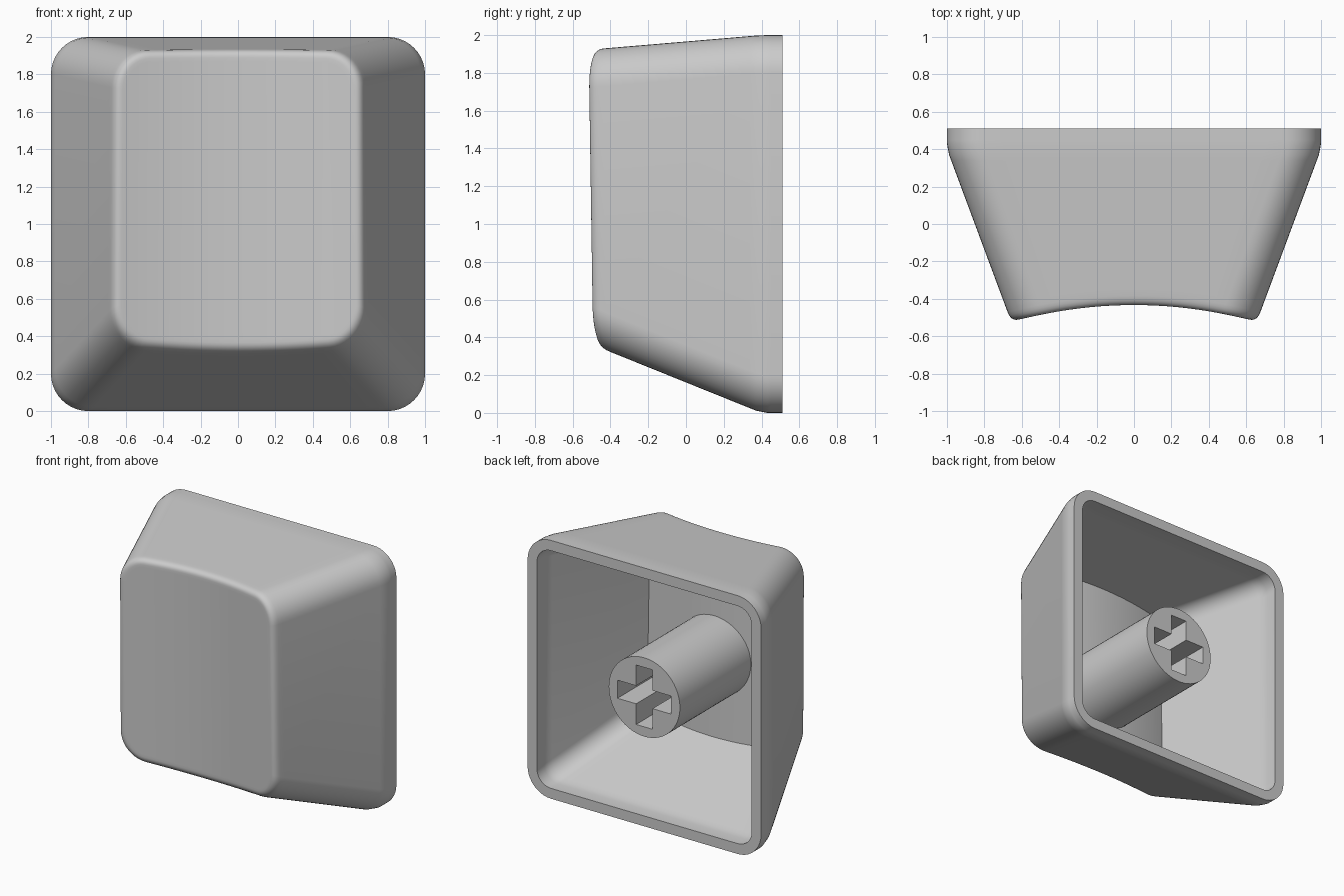
import bpy, bmesh, math

if "Cube" in bpy.data.objects:
    bpy.data.objects.remove(bpy.data.objects["Cube"])

grey = bpy.data.materials.new("light_grey")
grey.diffuse_color = (0.6, 0.6, 0.6, 1)
grey.use_nodes = True
grey.node_tree.nodes["Principled BSDF"].inputs["Base Color"].default_value = grey.diffuse_color

BACK, WALL, ARC, FLAT = 0.51, 0.08, 10, 16


def dish(x, z):
    """Scooped front surface: curved across x, slightly tilted along z."""
    return -0.42 - 0.21 * x * x - 0.0167 * (z - 1.1)


def section(y, inset=0.0):
    """Rounded rectangle of the tapering body at depth y, as (x, z) points.
    Point i of the upper half lies above point N-1-i of the lower half."""
    f = max(0.0, (0.40 - y) / 0.9)
    hx = 1 - 0.335 * f - inset
    z0, z1 = 0.363 * f + inset, 2 - 0.076 * f - inset
    r = 0.2 - inset
    cz, hz = (z0 + z1) / 2, (z1 - z0) / 2
    arc = [(hx - r + r * math.cos(a), hz - r + r * math.sin(a))
           for a in (math.pi / 2 * i / ARC for i in range(ARC + 1))]
    flat = [((hx - r) * (1 - 2 * i / FLAT), hz) for i in range(1, FLAT)]
    upper = arc + flat + [(-x, z) for x, z in reversed(arc)]
    return ([(x, cz + z) for x, z in upper]
            + [(x, cz - z) for x, z in reversed(upper)])


N = len(section(0))


def flat_ring(y, inset=0.0):
    return [(x, y, z) for x, z in section(y, inset)]


def meet_dish(i, inset=0.0, lift=0.0):
    """Point where wall line i meets the dish."""
    y = -0.45
    for _ in range(8):
        x, z = section(y, inset)[i]
        y = dish(x, z) + lift
    return x, y, z


corner = [meet_dish(i) for i in range(N)]


def wall_ring(back):
    out = []
    for i, (_, y, _) in enumerate(corner):
        x, z = section(y + back)[i]
        out.append((x, y + back, z))
    return out


def dish_ring(inset):
    out = []
    for i, (_, y, _) in enumerate(corner):
        x, z = section(y, inset)[i]
        out.append((x, dish(x, z), z))
    return out


# Rounded edge between the dish and the side walls
start, end = dish_ring(0.04), wall_ring(0.05)
fillet = []
for s in range(7):
    t = s / 6
    fillet.append([tuple((1 - t) ** 2 * a + 2 * t * (1 - t) * b + t * t * c
                         for a, b, c in zip(p, q, r))
                   for p, q, r in zip(start, corner, end)])

# Keycap shell: dish, outer walls, rim, inner walls, ceiling
rings = [dish_ring(0.06)] + fillet + [wall_ring(0.08)]
rings += [flat_ring(y) for y in (0.34, 0.37, 0.43, 0.45, BACK)]
rings += [flat_ring(y, WALL) for y in (BACK, 0.42, 0.38, 0.35)]
rings.append([meet_dish(i, WALL, WALL) for i in range(N)])

bm = bmesh.new()
loops = [[bm.verts.new(p) for p in ring] for ring in rings]
for a, b in zip(loops, loops[1:]):
    for i in range(N):
        j = (i + 1) % N
        bm.faces.new((a[i], a[j], b[j], b[i]))
for cap in (loops[0], loops[-1]):
    for i in range(N // 2 - 1):
        bm.faces.new((cap[i], cap[i + 1], cap[N - 2 - i], cap[N - 1 - i]))
bmesh.ops.recalc_face_normals(bm, faces=bm.faces)
mesh = bpy.data.meshes.new("keycap_shell")
bm.to_mesh(mesh)
bm.free()
shell = bpy.data.objects.new("keycap_shell", mesh)
bpy.context.collection.objects.link(shell)

# Round stem, flush with the rim at the back
STEM_FRONT = -0.385
bpy.ops.mesh.primitive_cylinder_add(
    vertices=64, radius=0.305, depth=BACK - STEM_FRONT,
    location=(0, (BACK + STEM_FRONT) / 2, 1), rotation=(math.pi / 2, 0, 0))
stem = bpy.context.object
stem.name = "stem"

# Cross-shaped socket cut into the stem
for name, size in (("socket_cutter_wide", (0.46, 0.84, 0.14)),
                   ("socket_cutter_tall", (0.14, 0.84, 0.46))):
    bpy.ops.mesh.primitive_cube_add(size=1, location=(0, BACK, 1))
    cutter = bpy.context.object
    cutter.name = name
    cutter.scale = size
    cutter.hide_render = True
    cutter.display_type = 'WIRE'
    mod = stem.modifiers.new(name, 'BOOLEAN')
    mod.operation = 'DIFFERENCE'
    mod.solver = 'EXACT'
    mod.object = cutter
    bpy.context.view_layer.update()
    bpy.ops.object.select_all(action='DESELECT')
    bpy.context.view_layer.objects.active = stem
    stem.select_set(True)
    bpy.ops.object.modifier_apply(modifier=name)
    bpy.data.objects.remove(cutter)

for ob in (shell, stem):
    ob.data.materials.clear()
    ob.data.materials.append(grey)
    bpy.ops.object.select_all(action='DESELECT')
    bpy.context.view_layer.objects.active = ob
    ob.select_set(True)
    bpy.ops.object.shade_smooth_by_angle(angle=math.radians(30))
